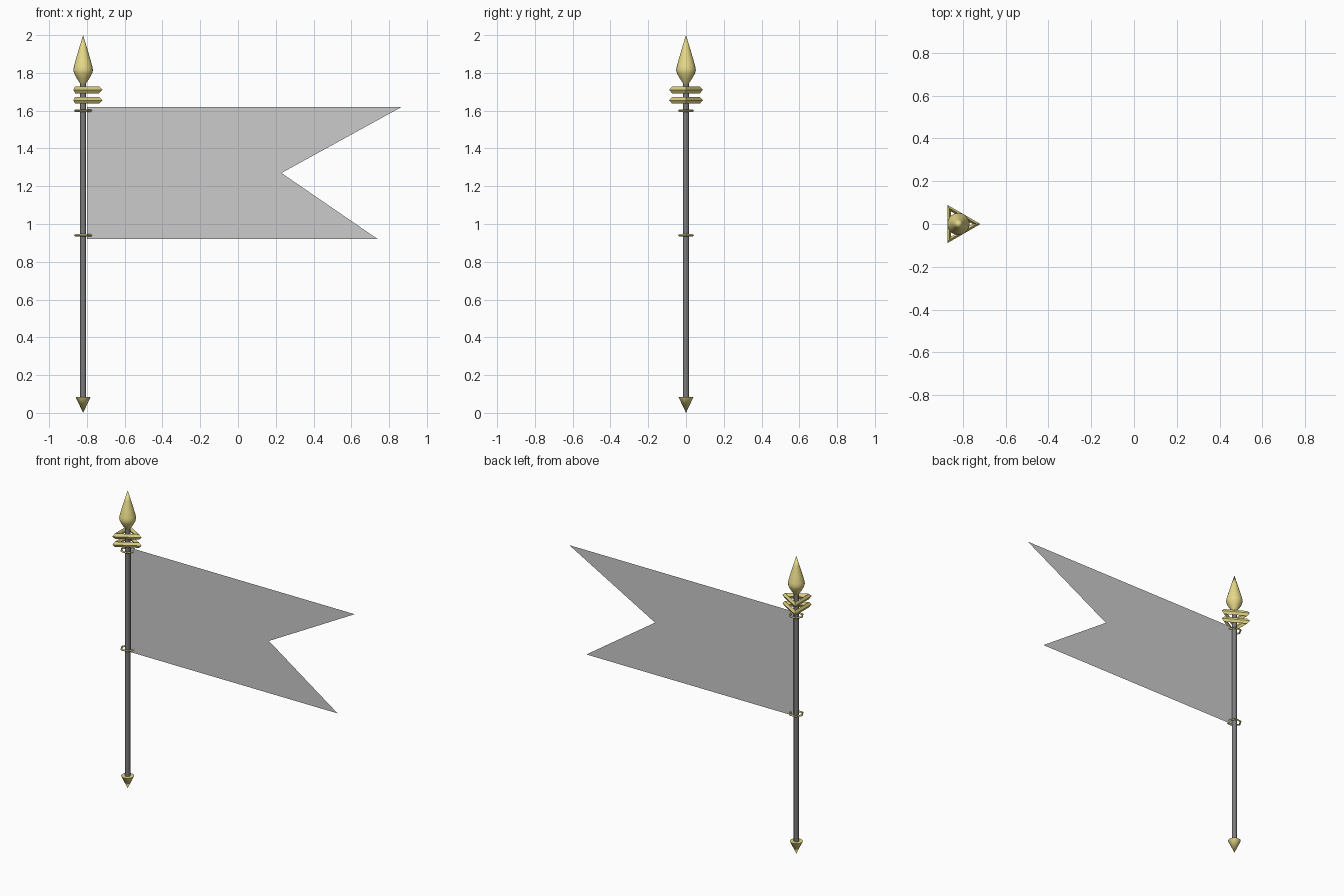
import bpy, bmesh, math

if "Cube" in bpy.data.objects:
    bpy.data.objects.remove(bpy.data.objects["Cube"])

PX = -0.82  # pole axis


def material(name, rgb):
    m = bpy.data.materials.new(name)
    m.diffuse_color = (*rgb, 1)
    m.use_nodes = True
    m.node_tree.nodes["Principled BSDF"].inputs["Base Color"].default_value = m.diffuse_color
    return m


gold = material("gold", (0.80, 0.70, 0.25))
dark = material("dark_metal", (0.2, 0.2, 0.2))


def make_object(name, bm, mat=None, smooth=None):
    bmesh.ops.remove_doubles(bm, verts=bm.verts, dist=1e-5)
    bmesh.ops.recalc_face_normals(bm, faces=bm.faces)
    me = bpy.data.meshes.new(name)
    bm.to_mesh(me)
    bm.free()
    ob = bpy.data.objects.new(name, me)
    bpy.context.collection.objects.link(ob)
    if mat:
        me.materials.append(mat)
    if smooth:
        bpy.ops.object.select_all(action='DESELECT')
        ob.select_set(True)
        bpy.context.view_layer.objects.active = ob
        bpy.ops.object.shade_smooth_by_angle(angle=math.radians(smooth))
    return ob


def lathe(name, profile, sides, mat, smooth=None):
    """Spin (radius, z) points around the pole axis."""
    bm = bmesh.new()
    vs = [bm.verts.new((PX + r, 0, z)) for r, z in profile]
    es = [bm.edges.new(p) for p in zip(vs, vs[1:])]
    bmesh.ops.spin(bm, geom=vs + es, cent=(PX, 0, 0), axis=(0, 0, 1),
                   angle=math.tau, steps=sides, use_duplicate=False)
    return make_object(name, bm, mat, smooth)


def ring(name, z, major, minor, sides, mat):
    """Low-poly ring with a diamond cross-section."""
    return lathe(name, [(major + minor, z), (major, z + minor), (major - minor, z),
                        (major, z - minor), (major + minor, z)], sides, mat)


# Pole
lathe("pole", [(0, 0.07), (0.016, 0.07), (0.016, 1.765), (0, 1.765)], 12, dark, 40)

# Pointed foot
lathe("foot_spike", [(0, 0), (0.04, 0.085), (0, 0.085)], 16, gold, 40)

# Spear finial
lathe("finial", [(0, 1.745), (0.016, 1.745), (0.034, 1.772), (0.048, 1.798), (0.052, 1.815),
                 (0.049, 1.833), (0.040, 1.867), (0.020, 1.935), (0, 2.0)], 20, gold, 50)

# Triangular collars and hexagonal flag rings
for i, z in enumerate((1.655, 1.71)):
    ring(f"triangle_collar_{i + 1}", z, 0.085, 0.018, 3, gold)
for i, z in enumerate((0.94, 1.60)):
    ring(f"flag_ring_{i + 1}", z, 0.042, 0.006, 6, gold)

# Swallow-tailed flag, a single thin sheet
bm = bmesh.new()
outline = [(-0.80, 0.92), (0.74, 0.92), (0.23, 1.27), (0.867, 1.62), (-0.80, 1.62)]
bm.faces.new([bm.verts.new((x, 0, z)) for x, z in outline])
make_object("flag", bm)
